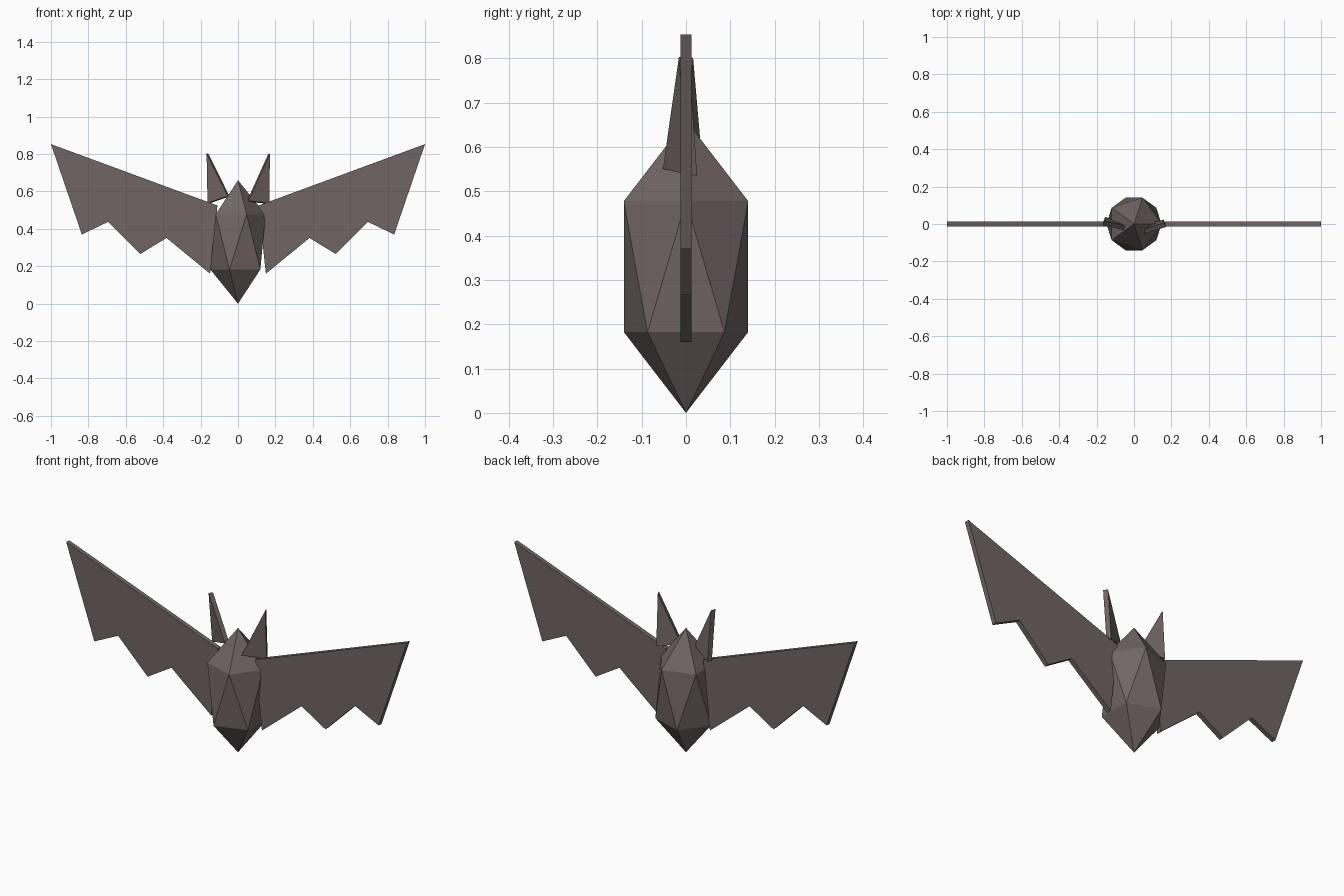
import bpy
import bmesh
from mathutils import Vector

if "Cube" in bpy.data.objects:
    bpy.data.objects.remove(bpy.data.objects["Cube"])

fur = bpy.data.materials.new("dusky brown")
fur.diffuse_color = (0.165, 0.13, 0.128, 1.0)
fur.use_nodes = True
fur.node_tree.nodes["Principled BSDF"].inputs["Base Color"].default_value = fur.diffuse_color


def slab(name, outline, offset):
    """Closed flat-faced prism: an outline swept along an offset."""
    bm = bmesh.new()
    face = bm.faces.new([bm.verts.new(p) for p in outline])
    swept = bmesh.ops.extrude_face_region(bm, geom=[face], use_keep_orig=True)
    moved = [g for g in swept["geom"] if isinstance(g, bmesh.types.BMVert)]
    bmesh.ops.translate(bm, verts=moved, vec=Vector(offset))
    bmesh.ops.recalc_face_normals(bm, faces=bm.faces)
    mesh = bpy.data.meshes.new(name)
    bm.to_mesh(mesh)
    bm.free()
    mesh.materials.append(fur)
    obj = bpy.data.objects.new(name, mesh)
    bpy.context.collection.objects.link(obj)
    return obj


# Body: stretched twenty-sided solid
bpy.ops.mesh.primitive_ico_sphere_add(subdivisions=1, radius=1)
body = bpy.context.object
body.name = "body"
for v in body.data.vertices:
    v.co = (v.co.x * 0.165, v.co.y * 0.165, 0.33 + v.co.z * 0.33)
body.data.materials.append(fur)

# Wings: scalloped flat plates on both sides
half = 0.0125
wing = [(0.11, 0.525), (1.0, 0.853), (0.835, 0.37), (0.695, 0.437),
        (0.522, 0.266), (0.382, 0.351), (0.149, 0.16)]
for side, s in (("right", 1), ("left", -1)):
    slab(side + "_wing", [(s * x, -half, z) for x, z in wing], (0, 2 * half, 0))

# Ears: thin triangles turned outward, each tilted slightly differently
slab("right_ear",
     [(0.057, -0.052, 0.550), (0.167, 0.002, 0.538), (0.171, -0.016, 0.803)],
     (-0.010, 0.023, -0.004))
slab("left_ear",
     [(-0.055, -0.032, 0.575), (-0.163, 0.016, 0.538), (-0.168, -0.007, 0.803)],
     (0.010, 0.023, -0.002))
